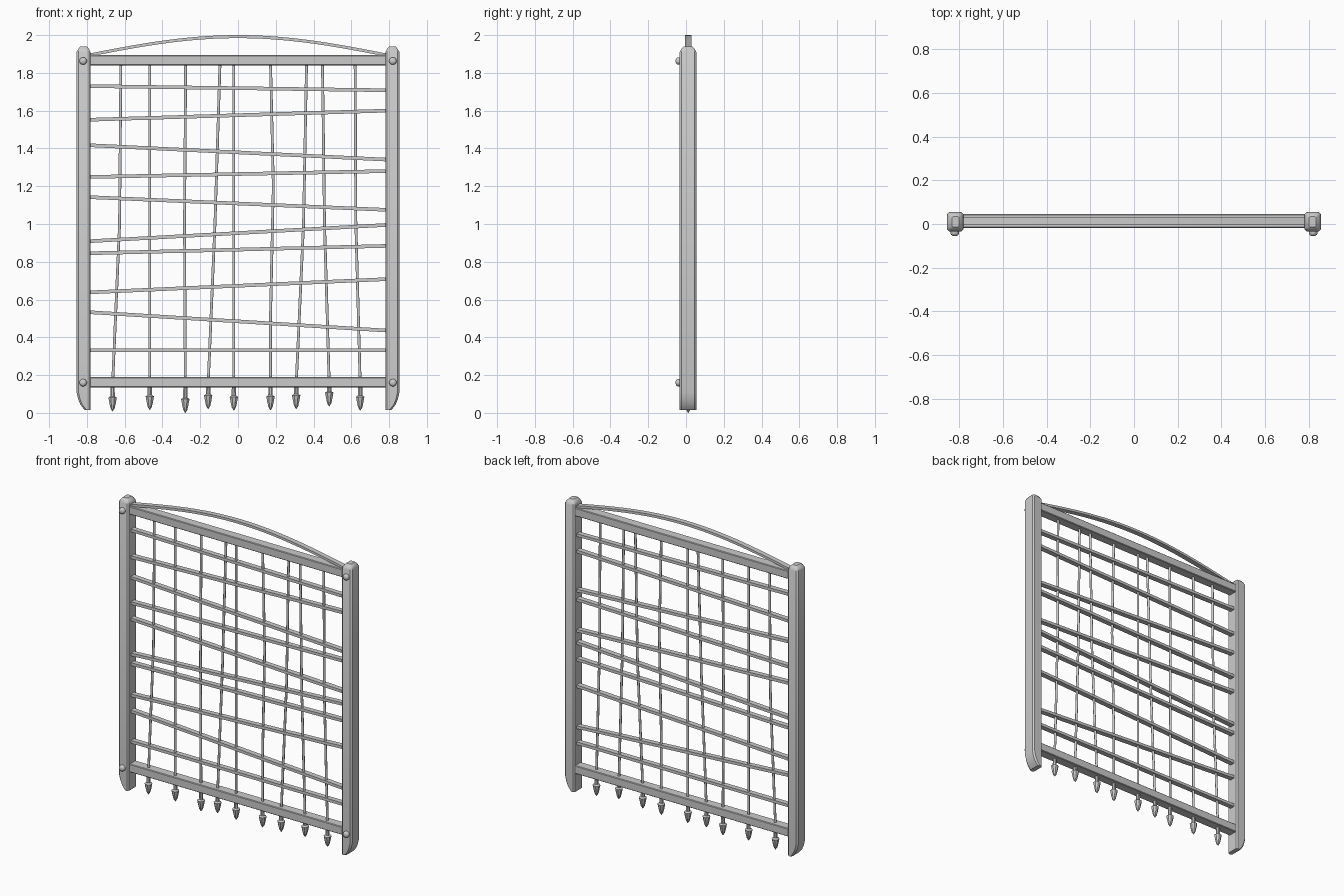
import bpy, bmesh, math
from mathutils import Vector

if "Cube" in bpy.data.objects:
    bpy.data.objects.remove(bpy.data.objects["Cube"])

YC = 0.012  # depth of the panel's middle plane


def loft(name, sections, smooth=None):
    """Skin a list of equal-length point rings and cap both ends."""
    bm = bmesh.new()
    rings = [[bm.verts.new(p) for p in s] for s in sections]
    n = len(rings[0])
    for a, b in zip(rings, rings[1:]):
        for i in range(n):
            j = (i + 1) % n
            bm.faces.new((a[i], a[j], b[j], b[i]))
    bm.faces.new(rings[0][::-1])
    bm.faces.new(rings[-1])
    bmesh.ops.recalc_face_normals(bm, faces=bm.faces)
    me = bpy.data.meshes.new(name)
    bm.to_mesh(me)
    bm.free()
    ob = bpy.data.objects.new(name, me)
    bpy.context.collection.objects.link(ob)
    if smooth:
        bpy.ops.object.select_all(action='DESELECT')
        bpy.context.view_layer.objects.active = ob
        ob.select_set(True)
        bpy.ops.object.shade_smooth_by_angle(angle=math.radians(smooth))
    return ob


def chamfered(x0, x1, y0, y1, c):
    """Rectangle outline with cut corners, as (u, v) pairs."""
    return [(x0 + c, y0), (x1 - c, y0), (x1, y0 + c), (x1, y1 - c),
            (x1 - c, y1), (x0 + c, y1), (x0, y1 - c), (x0, y0 + c)]


def circle(r, n=8):
    return [(r * math.cos(2 * math.pi * (i + .5) / n),
             r * math.sin(2 * math.pi * (i + .5) / n)) for i in range(n)]


def bar(name, path, depth, height):
    """Flat strip running along x through (x, z) points."""
    y, h = depth / 2, height / 2
    loft(name, [[(x, YC - y, z - h), (x, YC + y, z - h),
                 (x, YC + y, z + h), (x, YC - y, z + h)] for x, z in path])


# Side posts: (z, outer-edge inset, inset on the other sides)
POST = [(0.015, 0.044, 0), (0.026, 0.034, 0), (0.045, 0.020, 0), (0.072, 0.009, 0),
        (0.11, 0, 0), (1.91, 0, 0), (1.928, 0.010, 0.010), (1.94, 0.021, 0.021)]
for side, s in (("left", -1), ("right", 1)):
    rings = []
    for z, o, i in POST:
        c = 0.010 if z < 1.92 else 0.006
        rings.append([(s * u, v, z) for u, v in
                      chamfered(0.78 + i, 0.855 - o, -0.034 + i, 0.055 - i, c)])
    loft(side + "_post", rings, 35)

# Top and bottom rails
for name, z in (("bottom_rail", 0.162), ("top_rail", 1.867)):
    loft(name, [[(x, u, v) for u, v in
                 chamfered(-0.018, 0.045, z - 0.027, z + 0.027, 0.004)]
                for x in (-0.79, 0.79)])

# Domed bolts on the posts
BOLT = [(0.020, -0.030), (0.020, -0.044), (0.017, -0.050), (0.010, -0.054), (0.003, -0.055)]
for side, x in (("left", -0.82), ("right", 0.82)):
    for level, z in (("lower", 0.16), ("upper", 1.863)):
        loft(f"{side}_{level}_bolt",
             [[(x + u, y, z + v) for u, v in circle(r, 12)] for r, y in BOLT], 40)

# Arched strip over the top rail
bar("top_arch", [(0.785 * t / 12, 1.895 + 0.097 * math.cos(math.pi / 2 * t / 12))
                 for t in range(-12, 13)], 0.034, 0.016)

# Crooked horizontal slats: height at the left and right post
SLATS = [(1.73, 1.708), (1.552, 1.60), (1.417, 1.341), (1.249, 1.28), (1.142, 1.075),
         (0.909, 0.995), (0.845, 0.884), (0.638, 0.708), (0.533, 0.436), (0.331, 0.331)]
for k, (a, b) in enumerate(SLATS):
    bar(f"slat_{k + 1}", [(-0.785, a), (0.785, b)], 0.034, 0.019)

# Vertical rods with spearheads: x at top, middle and bottom, then tip height
RODS = [(-0.62, -0.627, -0.664, 0.008), (-0.467, -0.467, -0.467, 0.015),
        (-0.277, -0.283, -0.279, 0.0), (-0.095, -0.122, -0.158, 0.02),
        (-0.022, -0.022, -0.022, 0.012), (0.172, 0.187, 0.172, 0.014),
        (0.363, 0.347, 0.308, 0.02), (0.447, 0.458, 0.483, 0.034),
        (0.62, 0.624, 0.647, 0.012)]
SPEAR = [(0.001, 0), (0.012, 0.017), (0.018, 0.042), (0.024, 0.073), (0.013, 0.080),
         (0.011, 0.15)]
for k, (a, m, b, tip) in enumerate(RODS):
    path = [(b, 0.15), (m, 1.0), (a, 1.86)]
    if k == 5:
        path[1:1] = [(b, 0.5)]
        path[2] = (m, 1.2)
    loft(f"rod_{k + 1}", [[(x + u, YC + v, z) for u, v in circle(0.008)]
                          for x, z in path], 50)
    loft(f"spearhead_{k + 1}", [[(b + u, YC + v, tip + z) for u, v in circle(r)]
                                for r, z in SPEAR], 30)
